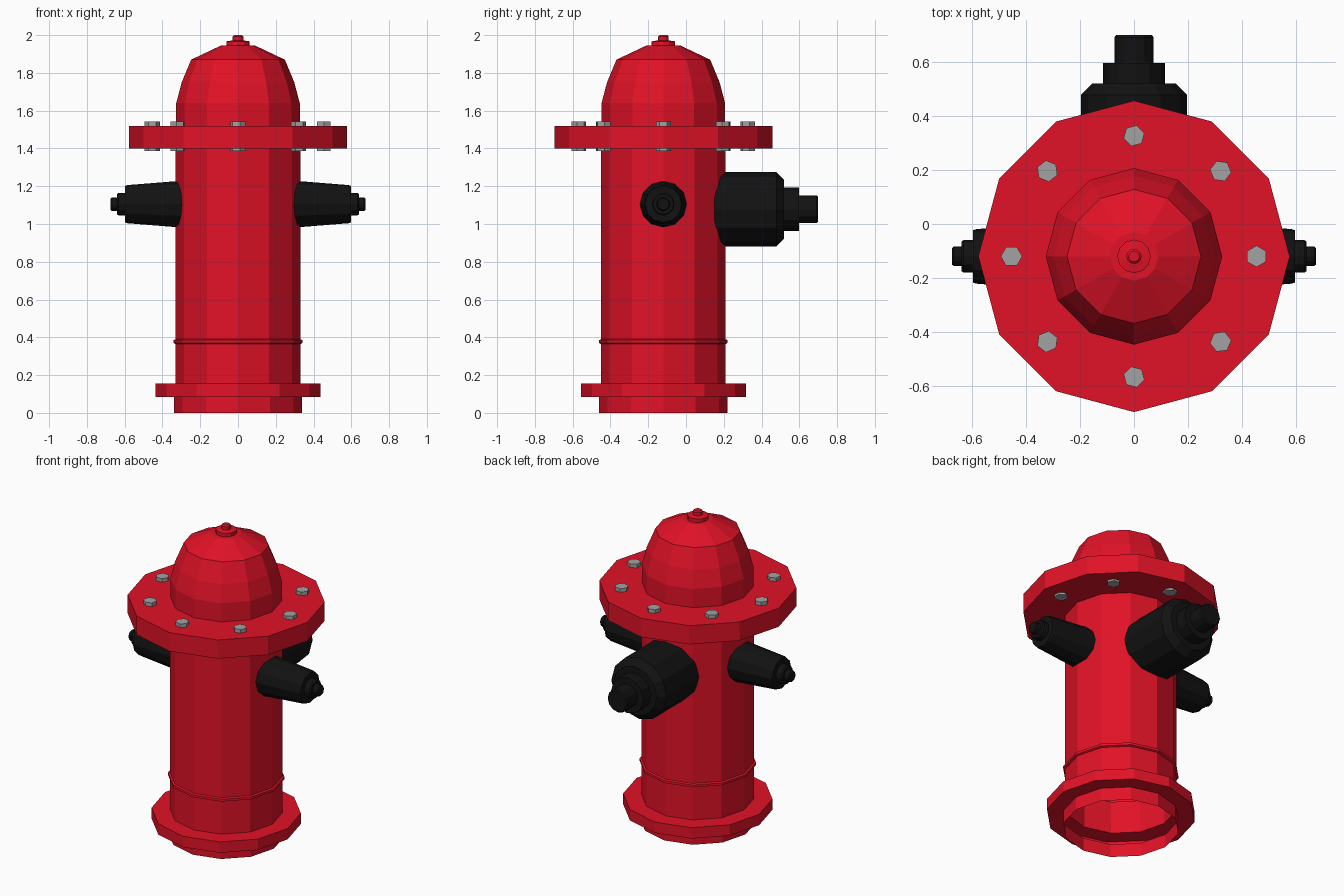
import bpy, bmesh
from math import pi, cos, sin
from mathutils import Matrix, Vector

if "Cube" in bpy.data.objects:
    bpy.data.objects.remove(bpy.data.objects["Cube"])

AXIS_Y = -0.12


def material(name, rgb):
    m = bpy.data.materials.new(name)
    m.diffuse_color = (*rgb, 1)
    m.use_nodes = True
    m.node_tree.nodes["Principled BSDF"].inputs["Base Color"].default_value = m.diffuse_color
    return m


RED = material("red_paint", (0.75, 0.006, 0.02))
BLACK = material("black_paint", (0.006, 0.006, 0.006))
STEEL = material("steel", (0.36, 0.36, 0.36))


def lathe(name, profile, mat, loc, rot=None, sides=12, phase=0.0, cap_start=False):
    """Revolve (radius, height) points around local z and cap the far end."""
    bm = bmesh.new()
    rings = []
    for r, h in profile:
        rings.append([bm.verts.new((r * cos(phase + 2 * pi * i / sides),
                                    r * sin(phase + 2 * pi * i / sides), h))
                      for i in range(sides)])
    for a, b in zip(rings, rings[1:]):
        for i in range(sides):
            j = (i + 1) % sides
            bm.faces.new((a[i], a[j], b[j], b[i]))
    bm.faces.new(rings[-1])
    if cap_start:
        bm.faces.new(rings[0][::-1])
    me = bpy.data.meshes.new(name)
    bm.to_mesh(me)
    bm.free()
    me.materials.append(mat)
    ob = bpy.data.objects.new(name, me)
    ob.matrix_world = Matrix.Translation(Vector(loc)) @ (rot or Matrix.Identity(4))
    bpy.context.collection.objects.link(ob)
    return ob


# Barrel: open foot, base flange, bead, bolted flange and bonnet in one shell
lathe("barrel", [
    (0.34, 0.0), (0.34, 0.085), (0.437, 0.085), (0.437, 0.155), (0.33, 0.155),
    (0.33, 0.365), (0.341, 0.37), (0.341, 0.385), (0.33, 0.39),
    (0.33, 1.40), (0.577, 1.40), (0.577, 1.52), (0.327, 1.52),
    (0.327, 1.64), (0.298, 1.75), (0.248, 1.87), (0.09, 1.945), (0.0005, 1.945),
], RED, (0, AXIS_Y, 0))

# Operating nut on top
lathe("top_nut", [
    (0.062, 1.94), (0.062, 1.967), (0.028, 1.972), (0.028, 1.993), (0.02, 2.0),
], RED, (0, AXIS_Y, 0))

# Flange bolts: a hex head above and a nut below at eight positions
for k in range(8):
    a = k * pi / 4
    x, y = 0.454 * cos(a), AXIS_Y + 0.447 * sin(a)
    for label, z0, z1 in (("bolt_head", 1.515, 1.543), ("bolt_nut", 1.387, 1.405)):
        lathe(f"{label}_{k + 1}", [(0.04, z0), (0.04, z1)], STEEL, (x, y, 0),
              sides=6, phase=a / 2 + pi / 2, cap_start=True)

# Side hose outlets, left and right
for side, s in (("right", 1), ("left", -1)):
    lathe(f"{side}_outlet", [
        (0.125, 0.285), (0.101, 0.585), (0.097, 0.597), (0.06, 0.597), (0.06, 0.632),
        (0.054, 0.64), (0.036, 0.64), (0.036, 0.668), (0.03, 0.675),
    ], BLACK, (0, AXIS_Y, 1.105), Matrix.Rotation(s * pi / 2, 4, 'Y'))

# Large rear pumper outlet
lathe("rear_outlet", [
    (0.197, 0.15), (0.197, 0.478), (0.155, 0.52), (0.115, 0.52), (0.115, 0.597),
    (0.073, 0.597), (0.073, 0.692), (0.066, 0.70),
], BLACK, (0, 0, 1.078), Matrix.Rotation(-pi / 2, 4, 'X'))
